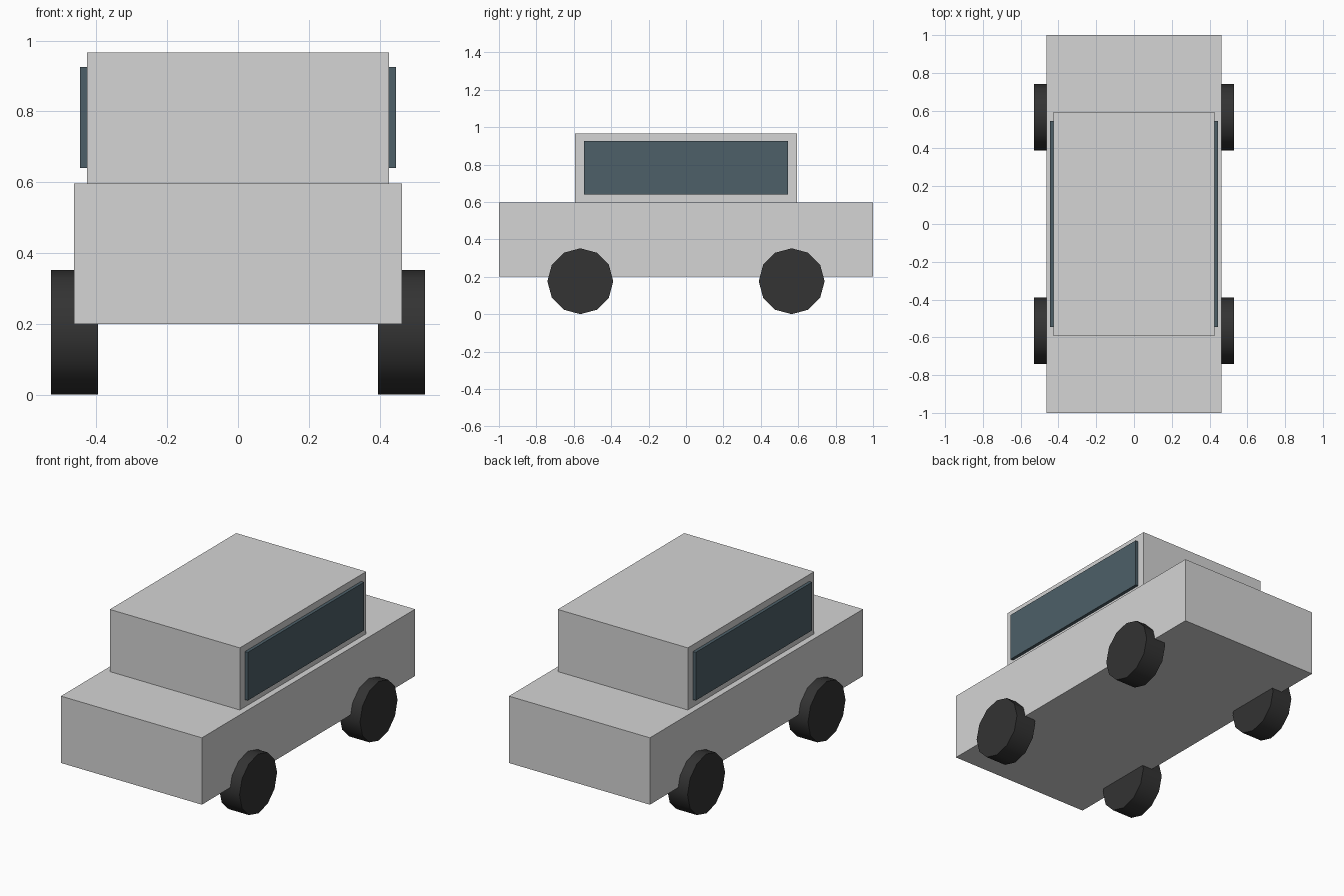
import bpy
import math

old = bpy.data.objects.get("Cube")
if old:
    bpy.data.objects.remove(old, do_unlink=True)


def material(name, colour):
    mat = bpy.data.materials.new(name)
    mat.use_nodes = True
    mat.diffuse_color = (*colour, 1)
    mat.node_tree.nodes["Principled BSDF"].inputs["Base Color"].default_value = (*colour, 1)
    return mat


paint = material("light_grey_paint", (0.66, 0.66, 0.66))
glass = material("blue_grey_glass", (0.075, 0.115, 0.139))
rubber = material("dark_rubber", (0.033, 0.033, 0.033))


def box(name, low, high, mat):
    """Axis-aligned box between two corners."""
    centre = [(a + b) / 2 for a, b in zip(low, high)]
    bpy.ops.mesh.primitive_cube_add(size=1, location=centre)
    obj = bpy.context.object
    obj.name = name
    obj.scale = [b - a for a, b in zip(low, high)]
    bpy.ops.object.transform_apply(location=False, rotation=False, scale=True)
    obj.data.materials.append(mat)


# Lower body and cabin
box("lower_body", (-0.463, -1, 0.2), (0.463, 1, 0.597), paint)
box("cabin", (-0.427, -0.593, 0.597), (0.427, 0.593, 0.966), paint)

RADIUS = 0.176
for side, sx in (("left", 1), ("right", -1)):
    # Side window slab, standing proud of the cabin wall
    x0, x1 = sorted((sx * 0.407, sx * 0.446))
    box(side + "_window", (x0, -0.545, 0.64), (x1, 0.545, 0.926), glass)

    # Twelve-sided wheels, a corner pointing straight up
    for end, sy in (("front", -1), ("rear", 1)):
        bpy.ops.mesh.primitive_cylinder_add(
            vertices=12, radius=RADIUS, depth=0.134,
            location=(sx * 0.462, sy * 0.565, RADIUS),
            rotation=(0, math.pi / 2, 0))
        wheel = bpy.context.object
        wheel.name = f"{end}_{side}_wheel"
        wheel.data.materials.append(rubber)
        bpy.ops.object.shade_smooth_by_angle(angle=math.radians(40))
